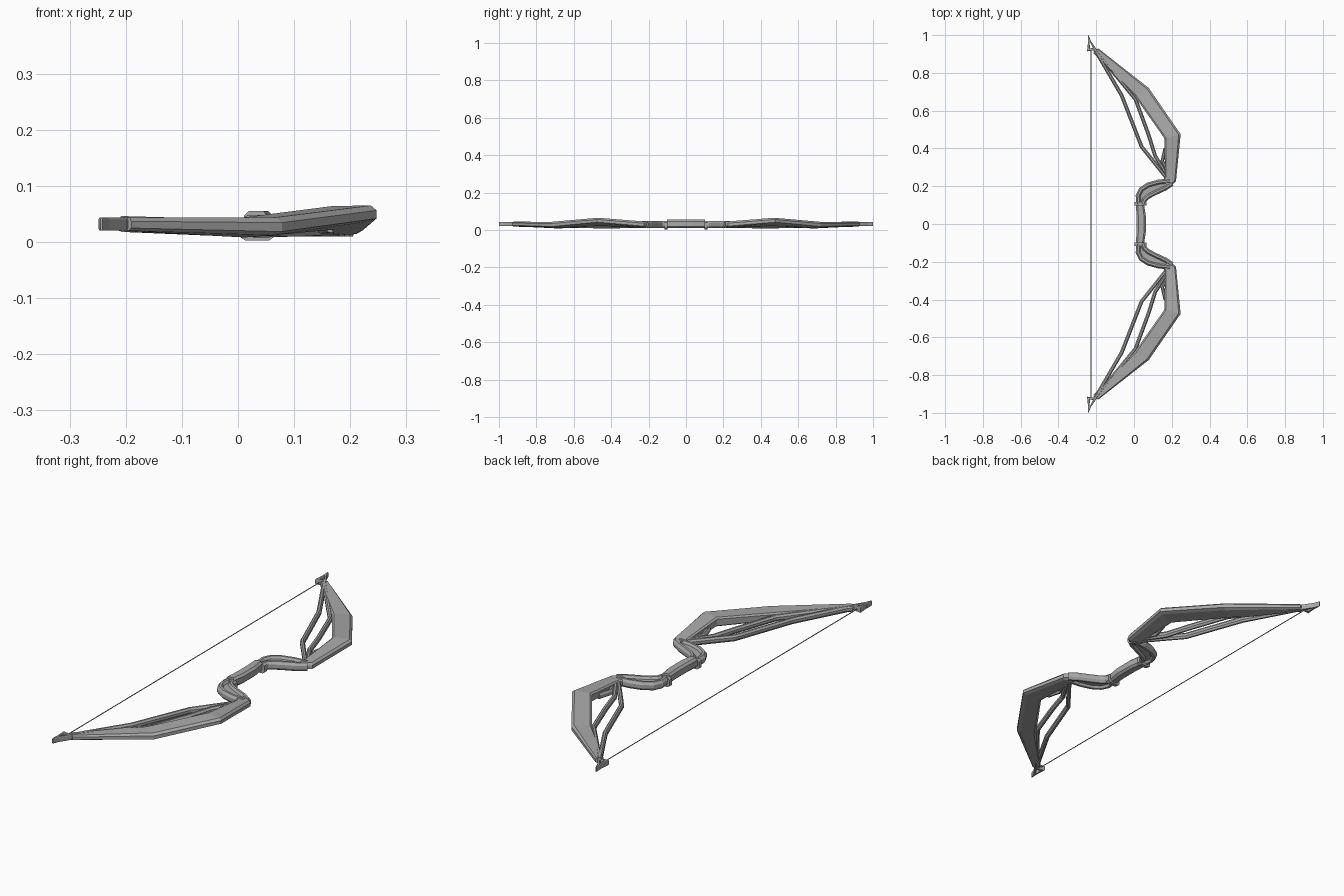
import bpy, bmesh
from mathutils import Vector

cube = bpy.data.objects.get("Cube")
if cube:
    bpy.data.objects.remove(cube, do_unlink=True)

grey = bpy.data.materials.new("plain grey")
grey.use_nodes = True
colour = (0.4, 0.4, 0.4, 1)
grey.diffuse_color = colour
grey.node_tree.nodes["Principled BSDF"].inputs["Base Color"].default_value = colour


def loft(name, rings, mirror=True, closed=False):
    """Skin a list of equal rings; mirrored parts appear on both limbs."""
    bm = bmesh.new()
    loops = [[bm.verts.new(p) for p in ring] for ring in rings]
    n = len(rings[0])
    pairs = list(zip(loops, loops[1:])) + ([(loops[-1], loops[0])] if closed else [])
    for a, b in pairs:
        for i in range(n):
            j = (i + 1) % n
            bm.faces.new((a[i], a[j], b[j], b[i]))
    if not closed:
        bm.faces.new(loops[0])
        bm.faces.new(loops[-1])
    bmesh.ops.recalc_face_normals(bm, faces=bm.faces)
    mesh = bpy.data.meshes.new(name)
    bm.to_mesh(mesh)
    bm.free()
    mesh.materials.append(grey)
    ob = bpy.data.objects.new(name, mesh)
    bpy.context.collection.objects.link(ob)
    if mirror:
        mod = ob.modifiers.new("both limbs", 'MIRROR')
        mod.use_axis = (False, True, False)
        mod.use_clip = False
        mod.use_mirror_merge = False
    return ob


def bar(name, path, width, height, bevel=0.3, mirror=True, closed=False):
    """Sweep a bevelled rectangle along (x, y, z[, width scale]) points."""
    pts = [Vector(p[:3]) for p in path]
    rings = []
    for i, p in enumerate(pts):
        before = pts[i - 1] if i or closed else p
        after = pts[(i + 1) % len(pts)] if i < len(pts) - 1 or closed else p
        d1, d2 = (p - before).normalized(), (after - p).normalized()
        t = (d1 + d2).normalized()
        side = Vector((t.y, -t.x, 0)).normalized()
        ref = d1 if d1.length > 0 else d2
        miter = 1 / max(0.6, t.dot(ref))
        k = path[i][3] if len(path[i]) > 3 else 1
        w, h = width / 2 * k * miter, height / 2
        c = 1 - 2 * bevel
        shape = ((1, c), (c, 1), (-c, 1), (-1, c), (-1, -c), (-c, -1), (c, -1), (1, -c))
        rings.append([p + side * (u * w) + Vector((0, 0, v * h)) for u, v in shape])
    return loft(name, rings, mirror, closed)


# Broad limb blades: outer edge, inner edge, outer bottom/top, inner bottom/top
stations = [
    ((0.185, 0.195), (0.155, 0.235), 0.014, 0.046, 0.014, 0.044),
    ((0.222, 0.225), (0.165, 0.250), 0.014, 0.046, 0.012, 0.044),
    ((0.247, 0.475), (0.160, 0.455), 0.036, 0.065, 0.022, 0.064),
    ((0.078, 0.720), (0.005, 0.675), 0.012, 0.044, 0.008, 0.044),
    ((-0.190, 0.930), (-0.215, 0.905), 0.020, 0.044, 0.020, 0.044),
]
rings = []
for outer, inner, ob, ot, ib, it in stations:
    a, b = Vector(outer), Vector(inner)
    ring = []
    for f, z in ((0, ob + (ot - ob) * 0.2), (0, ob + (ot - ob) * 0.7), (0.12, ot), (0.9, it),
                 (1, it - 0.006), (1, ib + 0.006), (0.9, ib), (0.2, ob)):
        p = a.lerp(b, f)
        ring.append((p.x, p.y, z))
    rings.append(ring)
loft("limb_blade", rings)

# Slender struts behind each blade
bar("outer_strut", [(0.18, 0.235, 0.026), (0.04, 0.41, 0.022),
                    (-0.065, 0.68, 0.026), (-0.205, 0.92, 0.032)], 0.02, 0.028)
bar("inner_strut", [(0.178, 0.255, 0.028), (0.112, 0.36, 0.024), (0.078, 0.47, 0.024),
                    (0.008, 0.66, 0.026), (-0.205, 0.92, 0.032)], 0.02, 0.028)
bar("strut_fillet", [(0.176, 0.28, 0.028), (0.15, 0.335, 0.028), (0.165, 0.40, 0.03)], 0.018, 0.026)

# Curved double arms joining the grip and the blades, with a recessed web
rear = [(0.026, 0.105, 0.029), (0.022, 0.15, 0.029), (0.038, 0.183, 0.029),
        (0.075, 0.207, 0.029), (0.13, 0.222, 0.029), (0.19, 0.228, 0.029)]
fore = [(0.048, 0.105, 0.029), (0.056, 0.13, 0.029), (0.078, 0.148, 0.029),
        (0.115, 0.167, 0.029), (0.165, 0.19, 0.029), (0.202, 0.215, 0.029)]
bar("rear_arm", rear, 0.026, 0.038)
bar("fore_arm", fore, 0.026, 0.038)
loft("arm_web", [[(p[0], p[1], 0.02), (q[0], q[1], 0.02), (q[0], q[1], 0.038), (p[0], p[1], 0.038)]
                 for p, q in zip(rear, fore)])

# Handgrip, slightly bowed, and its end collars
bar("grip", [(0.032, -0.1, 0.033, 0.85), (0.038, -0.04, 0.033), (0.038, 0.04, 0.033),
             (0.032, 0.1, 0.033, 0.85)], 0.05, 0.045, 0.2, mirror=False)
bar("grip_collar", [(0.034, 0.098, 0.024), (0.034, 0.116, 0.024)], 0.062, 0.042, 0.15)

# Open triangular tips that hold the string
bar("limb_tip", [(-0.238, 0.978, 0.032), (-0.206, 0.926, 0.032), (-0.241, 0.922, 0.032)],
    0.014, 0.024, 0.15, closed=True)
bar("tip_point", [(-0.243, 1.0, 0.032, 0.2), (-0.236, 0.965, 0.032)], 0.018, 0.024, 0.15)

# Bowstring
bar("bowstring", [(-0.228, -0.925, 0.032), (-0.228, 0.925, 0.032)], 0.004, 0.004, mirror=False)
